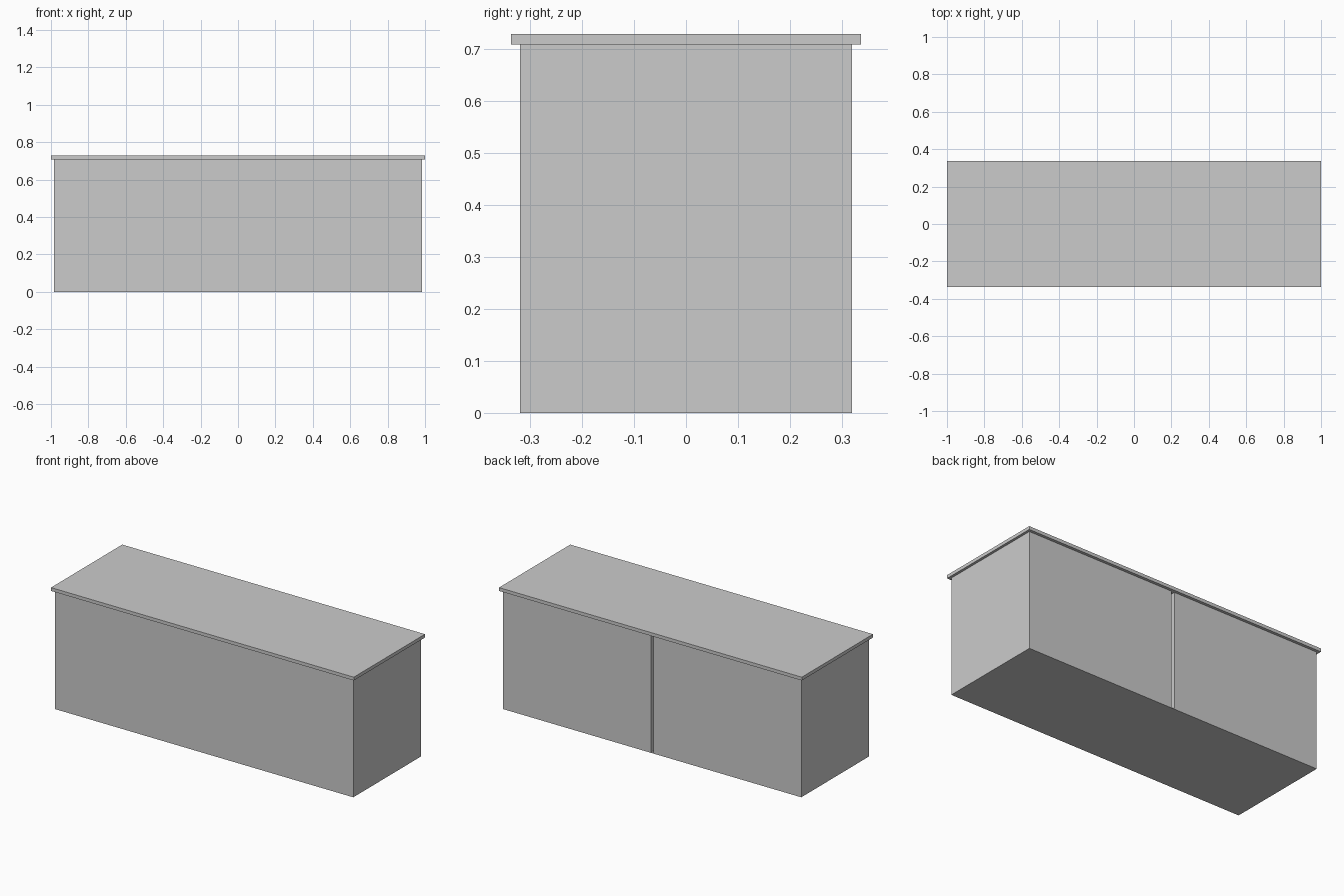
import bpy, bmesh

if "Cube" in bpy.data.objects:
    bpy.data.objects.remove(bpy.data.objects["Cube"])

BODY_X, BODY_Y, BODY_TOP = 0.985, 0.319, 0.708
TOP_X, TOP_Y, TOP_Z = 1.0, 0.336, 0.728
BASE_Z = 0.003
GAP, GAP_DEPTH = 0.009, 0.03


def prism(name, outline, z0, z1):
    """Extrude a counter-clockwise xy outline from z0 to z1."""
    bm = bmesh.new()
    face = bm.faces.new([bm.verts.new((x, y, z0)) for x, y in outline])
    ext = bmesh.ops.extrude_face_region(bm, geom=[face])
    verts = [g for g in ext["geom"] if isinstance(g, bmesh.types.BMVert)]
    bmesh.ops.translate(bm, verts=verts, vec=(0, 0, z1 - z0))
    bmesh.ops.recalc_face_normals(bm, faces=bm.faces)
    mesh = bpy.data.meshes.new(name)
    bm.to_mesh(mesh)
    bm.free()
    obj = bpy.data.objects.new(name, mesh)
    bpy.context.collection.objects.link(obj)
    return obj


def rect(x, y):
    return [(-x, -y), (x, -y), (x, y), (-x, y)]


# Thin floor that closes the bottom of the groove
prism("base_plate", rect(BODY_X, BODY_Y), 0, BASE_Z)

# Cabinet body with the vertical gap between the two back doors
inner = BODY_Y - GAP_DEPTH
body = [(-BODY_X, -BODY_Y), (BODY_X, -BODY_Y), (BODY_X, BODY_Y), (GAP, BODY_Y),
        (GAP, inner), (-GAP, inner), (-GAP, BODY_Y), (-BODY_X, BODY_Y)]
prism("cabinet_body", body, BASE_Z, BODY_TOP)

# Overhanging worktop
prism("worktop", rect(TOP_X, TOP_Y), BODY_TOP, TOP_Z)
